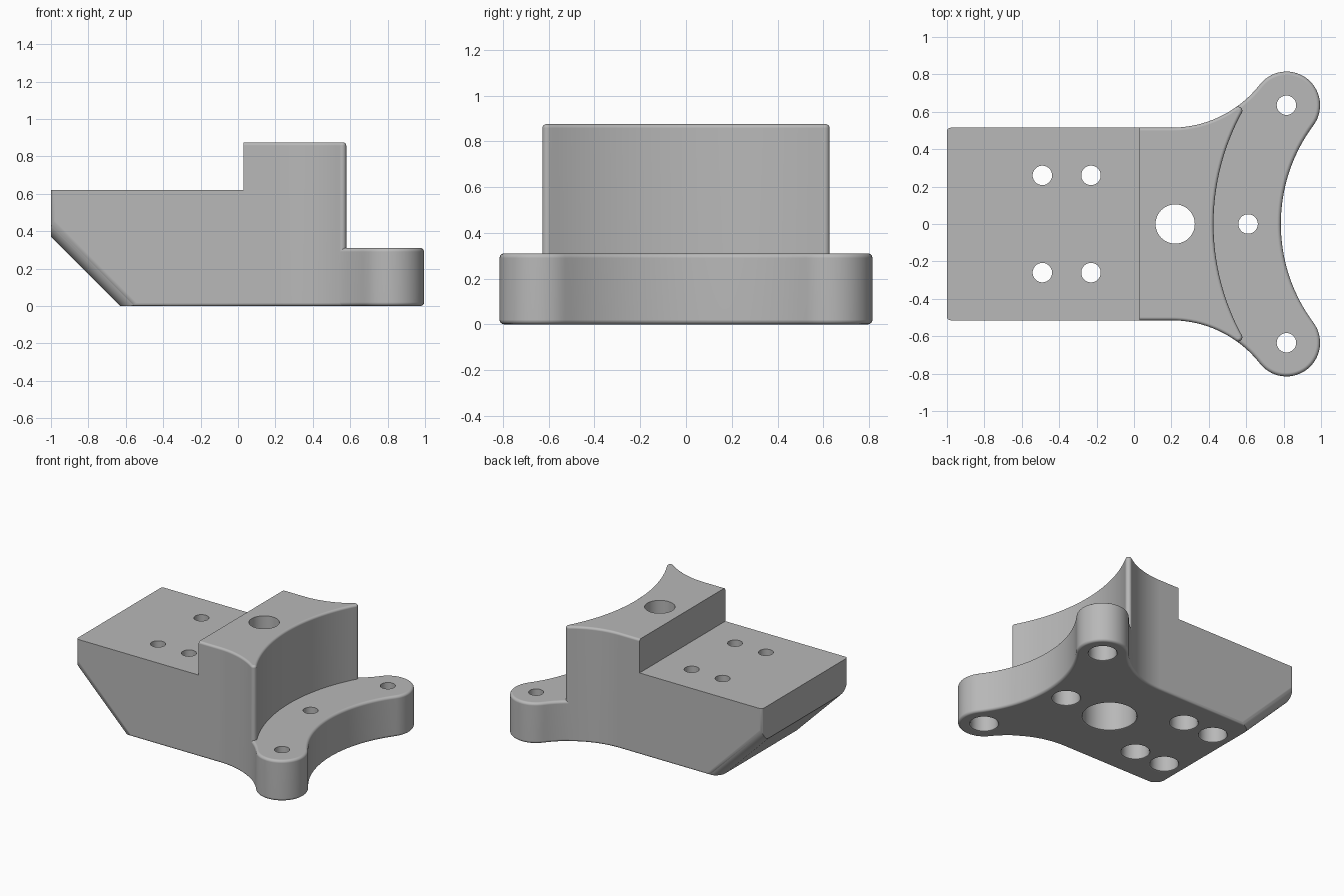
import bpy, bmesh, math
from mathutils import Vector

cube = bpy.data.objects.get("Cube")
if cube:
    bpy.data.objects.remove(cube, do_unlink=True)

# Single grey material
grey = bpy.data.materials.new("plain grey")
grey.use_nodes = True
GREY = (0.48, 0.48, 0.48, 1.0)
grey.diffuse_color = GREY
grey.node_tree.nodes["Principled BSDF"].inputs["Base Color"].default_value = GREY


def arc(c, r, a0, a1, n):
    """Points on an arc, angles in radians."""
    return [Vector((c[0] + r * math.cos(a0 + (a1 - a0) * i / n),
                    c[1] + r * math.sin(a0 + (a1 - a0) * i / n))) for i in range(n + 1)]


def angle(c, p):
    return math.atan2(p[1] - c[1], p[0] - c[0])


def mirrored(half):
    """Close a half outline (+y side) with its mirror image."""
    return half + [Vector((p.x, -p.y)) for p in reversed(half) if abs(p.y) > 1e-6]


def add_object(name, bm):
    bmesh.ops.recalc_face_normals(bm, faces=bm.faces)
    mesh = bpy.data.meshes.new(name)
    bm.to_mesh(mesh)
    bm.free()
    mesh.materials.append(grey)
    ob = bpy.data.objects.new(name, mesh)
    bpy.context.collection.objects.link(ob)
    return ob


def prism(name, outline, z0, z1, rim=0.0):
    """Extruded outline with rounded top and bottom rims."""
    bm = bmesh.new()
    face = bm.faces.new([bm.verts.new((p[0], p[1], z0)) for p in outline])
    top = bmesh.ops.extrude_face_region(bm, geom=[face])["geom"]
    for v in top:
        if isinstance(v, bmesh.types.BMVert):
            v.co.z = z1
    bmesh.ops.recalc_face_normals(bm, faces=bm.faces)
    if rim:
        edges = [e for e in bm.edges if abs(e.verts[0].co.z - e.verts[1].co.z) < 1e-6]
        bmesh.ops.bevel(bm, geom=edges, offset=rim, segments=4, profile=0.5,
                        affect='EDGES', clamp_overlap=False)
    return add_object(name, bm)


def bore(x, y, r, wide, depth):
    """Stepped drill shape: wide pocket below, narrow hole above."""
    profile = [(wide + 0.015, -0.1), (wide + 0.015, 0), (wide + 0.005, 0.005),
               (wide, 0.015), (wide, depth), (r, depth), (r, 1.1)]
    n = 40
    bm = bmesh.new()
    rings = [[bm.verts.new((x + q * math.cos(math.tau * i / n),
                            y + q * math.sin(math.tau * i / n), z)) for i in range(n)]
             for q, z in profile]
    for a, b in zip(rings, rings[1:]):
        for i in range(n):
            j = (i + 1) % n
            bm.faces.new((a[i], a[j], b[j], b[i]))
    bm.faces.new(rings[0])
    bm.faces.new(rings[-1])
    return add_object("bore_cutter", bm)


def combine(target, other, operation):
    """Apply a boolean and discard the second shape."""
    other.hide_render = True
    mod = target.modifiers.new(operation.lower(), 'BOOLEAN')
    mod.operation, mod.solver, mod.object = operation, 'EXACT', other
    bpy.context.view_layer.objects.active = target
    bpy.ops.object.modifier_apply(modifier=mod.name)
    bpy.data.objects.remove(other, do_unlink=True)


# Plan dimensions
W = 0.515                                     # half width of the block
EAR, EAR_R = Vector((0.815, 0.635)), 0.18     # rounded flange ends
A, A_R = Vector((0.2, 1.115)), 0.6            # outer side sweep
B, IN_R, WALL_R = Vector((1.67, 0)), 0.885, 1.245  # inner sweep and tower wall

# Rounded tip where the side sweep meets the tower wall
t = 0.022
r1, r2, d = A_R + t, WALL_R + t, (B - A).length
u = (B - A) / d
a = (r1 * r1 - r2 * r2 + d * d) / (2 * d)
tip = A + u * a - Vector((-u.y, u.x)) * math.sqrt(r1 * r1 - a * a)
tip_a, tip_b = angle(A, tip), angle(B, tip)
turn_start = angle(tip, A)
turn_end = angle(tip, B)

# Main block: straight sides, side sweep, rounded tip, concave wall
half = [Vector((-1, 0))]
half += arc((-0.98, W - 0.02), 0.02, math.pi, math.pi / 2, 4)
half += arc(A, A_R, -math.pi / 2, tip_a, 14)
half += arc(tip, t, turn_start, turn_end, 8)[1:-1]
half += arc(B, WALL_R, tip_b, math.pi, 16)
block = prism("mounting_block", mirrored(half), 0, 0.875, 0.017)

# Lower deck at the left end
step = [(-1.2, -0.9), (0.03, -0.9), (0.03, 0.9), (-1.2, 0.9)]
combine(block, prism("step_cutter", step, 0.62, 1.2), 'DIFFERENCE')

# Curved flange, its back edge buried in the block
buried = A + (A_R + 0.012) * Vector((math.cos(tip_a - 0.1), math.sin(tip_a - 0.1)))
half = [Vector((0.36, 0.35)), buried]
half += arc(A, A_R, tip_a, angle(A, EAR), 8)
half += arc(EAR, EAR_R, angle(EAR, A), angle(EAR, B), 28)[1:-1]
half += arc(B, IN_R, angle(B, EAR), math.pi, 16)
combine(block, prism("flange", mirrored(half), 0, 0.31, 0.02), 'UNION')

# Sloped underside with rounded sides, cut by a tilted channel
R = 0.085
Y = W + 0.001
edge = arc((Y - R, R), R, 0, -math.pi / 2, 8)
channel = [Vector((0.8, -0.6)), Vector((0.8, R))] + edge
channel += [Vector((-p.x, p.y)) for p in reversed(channel)]
slope = prism("slope_cutter", channel, -1.0, 1.0)
s = math.sqrt(0.5)
for v in slope.data.vertices:
    y, n, along = v.co
    v.co = (-0.815 + s * n + s * along, y, 0.185 + s * n - s * along)
bm = bmesh.new()
bm.from_mesh(slope.data)
bmesh.ops.recalc_face_normals(bm, faces=bm.faces)
bm.to_mesh(slope.data)
bm.free()
combine(block, slope, 'DIFFERENCE')

# Stepped bolt holes
holes = [(0.22, 0, 0.105, 0.185, 0.5), (0.61, 0, 0.052, 0.095, 0.18)]
for side in (-1, 1):
    holes.append((EAR.x, side * EAR.y, 0.052, 0.095, 0.18))
    for x in (-0.49, -0.23):
        holes.append((x, side * 0.26, 0.052, 0.095, 0.4))
for h in holes:
    combine(block, bore(*h), 'DIFFERENCE')

# Smooth shading with crisp edges and flat large faces
bpy.ops.object.select_all(action='DESELECT')
block.select_set(True)
bpy.context.view_layer.objects.active = block
bpy.ops.object.shade_smooth_by_angle(angle=math.radians(32))
weighted = block.modifiers.new("weighted_normals", 'WEIGHTED_NORMAL')
weighted.keep_sharp = True
